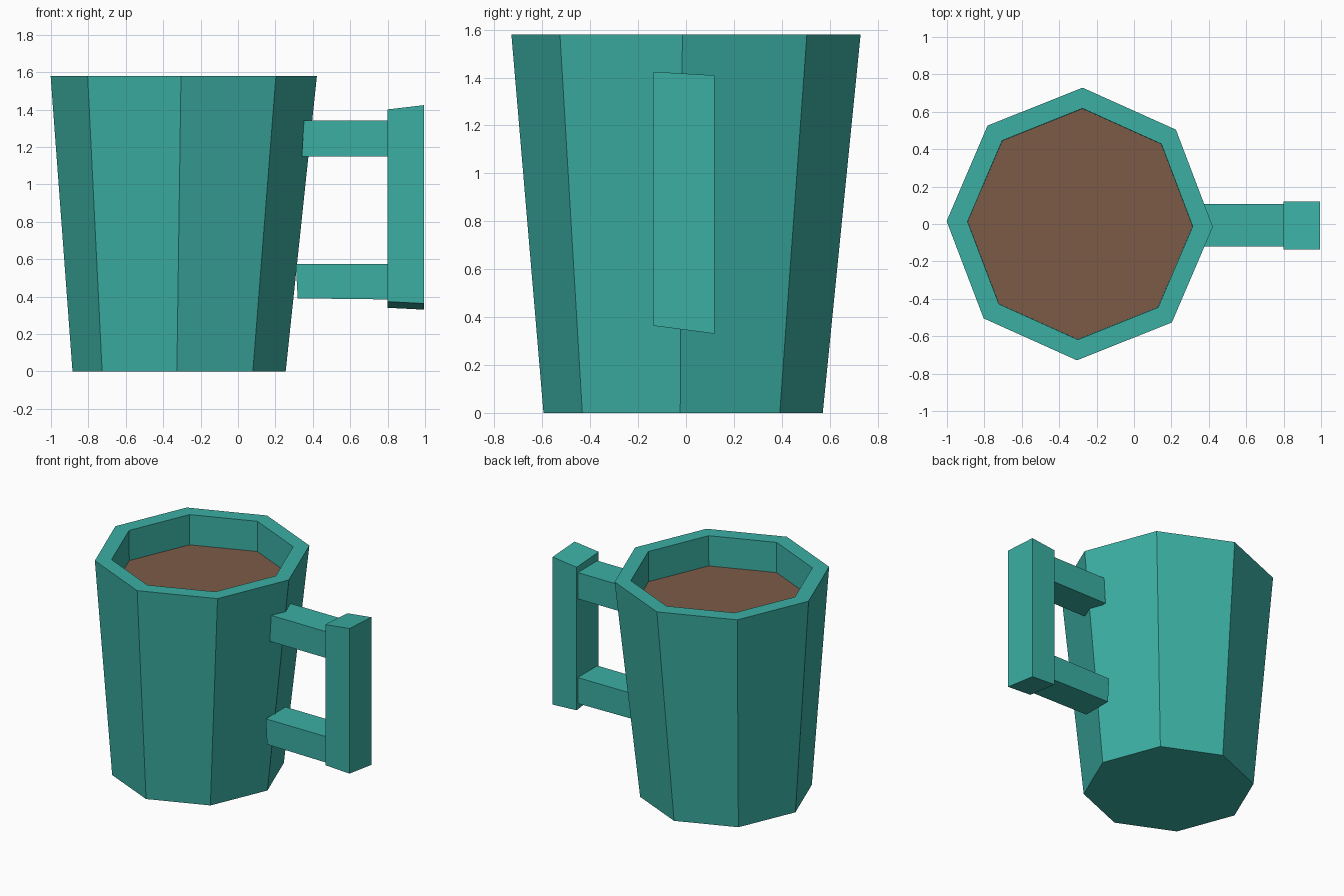
import bpy
import bmesh
import math

default = bpy.data.objects.get("Cube")
if default:
    bpy.data.objects.remove(default, do_unlink=True)


def make_material(name, color):
    mat = bpy.data.materials.new(name)
    mat.use_nodes = True
    mat.diffuse_color = color
    mat.node_tree.nodes["Principled BSDF"].inputs["Base Color"].default_value = color
    return mat


teal = make_material("teal glaze", (0.044, 0.43, 0.37, 1))
brown = make_material("brown coffee", (0.205, 0.105, 0.061, 1))


def finish(bm, name, mat):
    bmesh.ops.recalc_face_normals(bm, faces=bm.faces)
    mesh = bpy.data.meshes.new(name)
    bm.to_mesh(mesh)
    bm.free()
    mesh.materials.append(mat)
    obj = bpy.data.objects.new(name, mesh)
    bpy.context.collection.objects.link(obj)
    return obj


def octagon(bm, cx, cy, rx, ry, z):
    """Ring of eight vertices, turned very slightly clockwise."""
    angles = [math.radians(45 * i - 1.2) for i in range(8)]
    return [bm.verts.new((cx + rx * math.cos(a), cy + ry * math.sin(a), z))
            for a in angles]


# Mug: tapered outside, flat rim, straight inner wall and floor
rings = [
    (-0.315, -0.012, 0.57, 0.583, 0),
    (-0.29, 0.0, 0.712, 0.729, 1.58),
    (-0.288, 0.0, 0.602, 0.618, 1.58),
    (-0.288, 0.0, 0.6, 0.616, 1.34),
]
bm = bmesh.new()
loops = [octagon(bm, *ring) for ring in rings]
for low, high in zip(loops, loops[1:]):
    for i in range(8):
        j = (i + 1) % 8
        bm.faces.new((low[i], low[j], high[j], high[i]))
bm.faces.new(loops[0])
bm.faces.new(loops[-1])
finish(bm, "mug_body", teal)

# Coffee surface
bm = bmesh.new()
bm.faces.new(octagon(bm, -0.288, 0.0, 0.601, 0.617, 1.36))
coffee = finish(bm, "coffee", brown)


def block(name, x, y, top, bottom, end_tilt=0):
    """Box with sloped ends; top and bottom are (height, rise along x, rise along y)."""
    bm = bmesh.new()
    bmesh.ops.create_cube(bm, size=2)
    for v in bm.verts:
        sx, sy, sz = v.co
        height, rise_x, rise_y = top if sz > 0 else bottom
        v.co.x = x[1] if sx > 0 else x[0] + end_tilt * sz
        v.co.y = y[1] if sy > 0 else y[0]
        v.co.z = height + rise_x * sx + rise_y * sy
    return finish(bm, name, teal)


# Handle: two arms and an upright grip
block("upper_arm", (0.347, 0.82), (-0.12, 0.107), (1.342, 0, 0), (1.15, 0, 0), 0.006)
block("lower_arm", (0.314, 0.82), (-0.12, 0.107), (0.575, 0, 0), (0.388, -0.003, 0), -0.005)
block("handle_grip", (0.80, 0.995), (-0.135, 0.12),
      (1.405, 0.0115, -0.0075), (0.352, -0.005, -0.0165))
